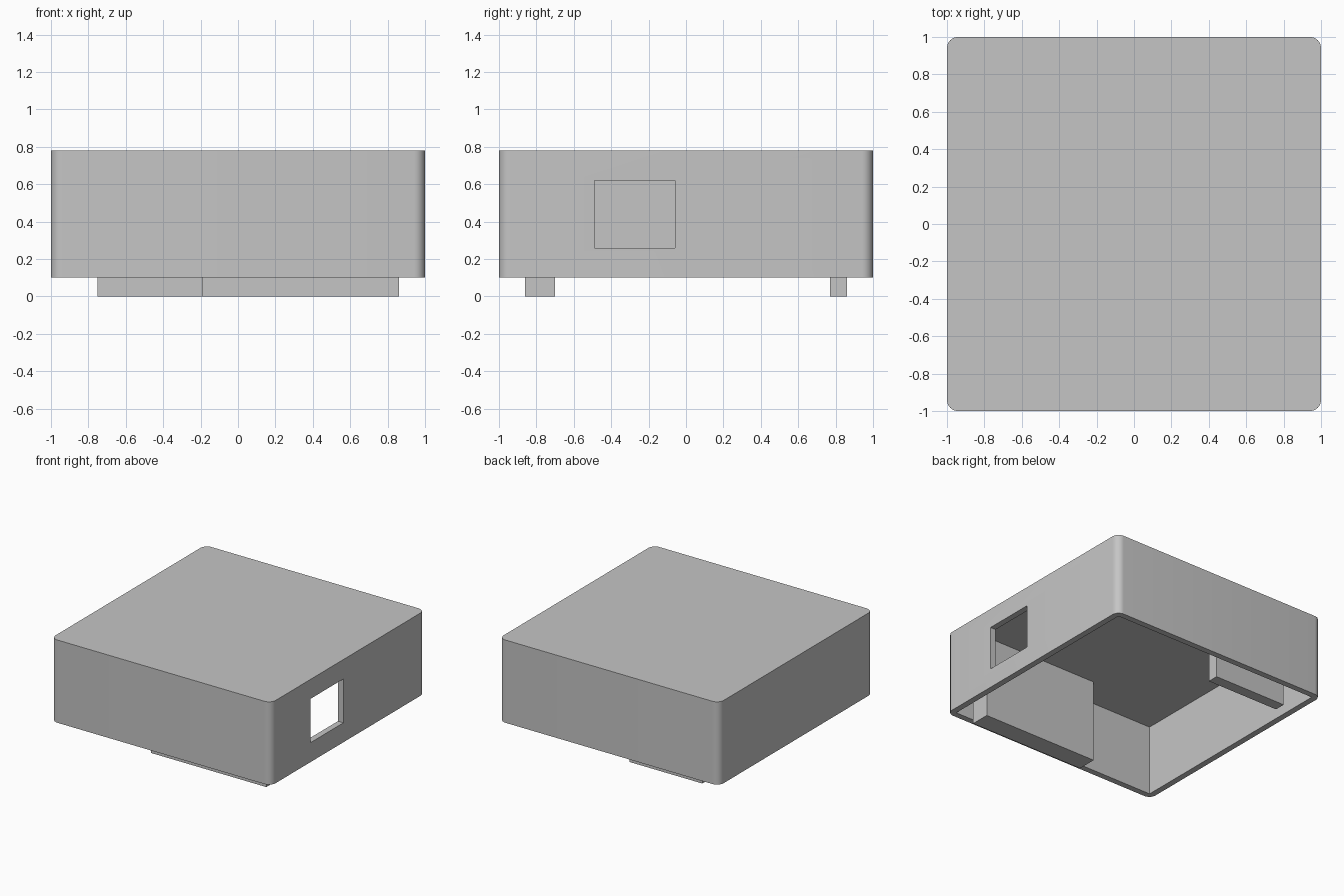
import bpy
import bmesh
from mathutils import Matrix, Vector

old = bpy.data.objects.get("Cube")
if old:
    bpy.data.objects.remove(old, do_unlink=True)

grey = bpy.data.materials.new("plain grey")
colour = (0.56, 0.56, 0.56, 1)
grey.diffuse_color = colour
grey.use_nodes = True
grey.node_tree.nodes["Principled BSDF"].inputs["Base Color"].default_value = colour


def box(name, low, high, radius=0):
    """Box between two corners, with optionally rounded upright edges."""
    low, high = Vector(low), Vector(high)
    bm = bmesh.new()
    bmesh.ops.create_cube(bm, size=1)
    bmesh.ops.transform(bm, verts=bm.verts, matrix=Matrix.Translation((low + high) / 2)
                        @ Matrix.Diagonal((high - low).to_4d()))
    if radius:
        upright = [e for e in bm.edges
                   if abs(e.verts[0].co.z - e.verts[1].co.z) > 0.1]
        bmesh.ops.bevel(bm, geom=upright, offset=radius, segments=8,
                        profile=0.5, affect='EDGES')
    mesh = bpy.data.meshes.new(name)
    bm.to_mesh(mesh)
    bm.free()
    mesh.materials.append(grey)
    obj = bpy.data.objects.new(name, mesh)
    bpy.context.collection.objects.link(obj)
    return obj


def activate(obj):
    bpy.ops.object.select_all(action='DESELECT')
    obj.select_set(True)
    bpy.context.view_layer.objects.active = obj


def cut(target, cutter):
    """Subtract the cutter from the target, then discard it."""
    cutter.hide_render = True
    mod = target.modifiers.new("cut", 'BOOLEAN')
    mod.operation = 'DIFFERENCE'
    mod.solver = 'EXACT'
    mod.object = cutter
    activate(target)
    bpy.ops.object.modifier_apply(modifier=mod.name)
    bpy.data.objects.remove(cutter, do_unlink=True)


base, ceiling, top = 0.1, 0.68, 0.78
inner = 0.95

# Open-bottomed cover with rounded corners
cover = box("cover", (-1, -1, base), (1, 1, top), radius=0.06)
cut(cover, box("cavity", (-inner, -inner, 0), (inner, inner, ceiling)))

# Rectangular opening through the left side wall
cut(cover, box("side_opening", (0.9, -0.49, 0.26), (1.1, -0.06, 0.62)))
activate(cover)
bpy.ops.object.shade_smooth_by_angle()

# Ribs hanging from the ceiling and reaching below the rim
root = ceiling + 0.02
box("front_rib", (-0.19, -0.86, 0), (0.86, -0.70, root))
box("back_rib", (-0.75, 0.77, 0), (-0.09, 0.86, root))
